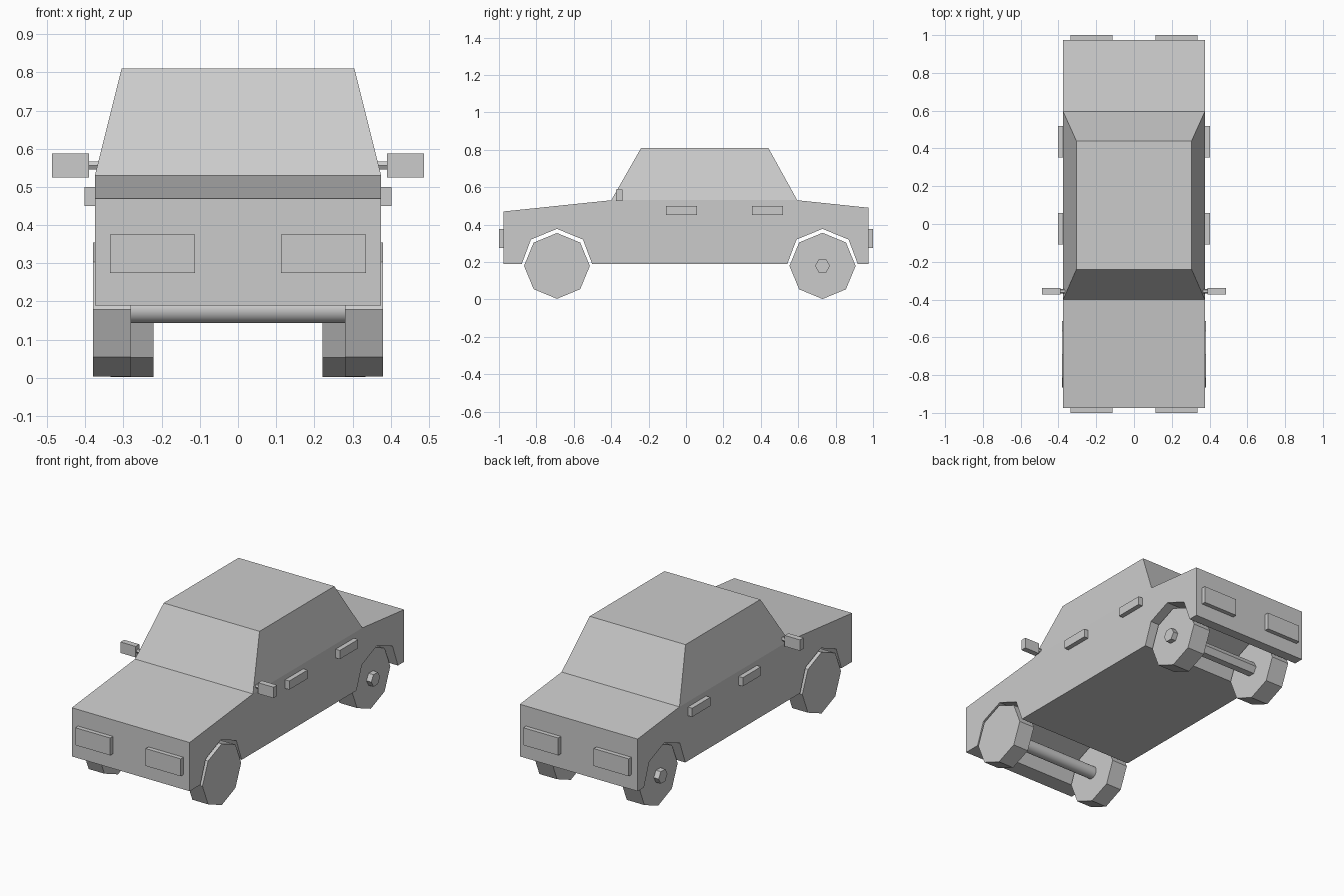
import bpy, bmesh
from math import pi, sin, cos
from mathutils import Matrix, Vector

if "Cube" in bpy.data.objects:
    bpy.data.objects.remove(bpy.data.objects["Cube"])


def finish(bm, name, mirror=(False, False)):
    bmesh.ops.recalc_face_normals(bm, faces=bm.faces)
    mesh = bpy.data.meshes.new(name)
    bm.to_mesh(mesh)
    bm.free()
    ob = bpy.data.objects.new(name, mesh)
    bpy.context.collection.objects.link(ob)
    if any(mirror):
        mod = ob.modifiers.new("Mirror", 'MIRROR')
        mod.use_axis = (mirror[0], mirror[1], False)
    return ob


def box(name, x, y, z, mirror=(True, False)):
    bm = bmesh.new()
    size = [b - a for a, b in (x, y, z)]
    mid = [(a + b) / 2 for a, b in (x, y, z)]
    bmesh.ops.create_cube(bm, size=1, matrix=Matrix.Translation(mid) @ Matrix.Diagonal((*size, 1)))
    return finish(bm, name, mirror)


def cylinder_x(name, x, y, z, radius, sides, mirror=True, smooth=False):
    """Closed prism along x, with a vertex at +y or the top depending on sides."""
    bm = bmesh.new()
    ring = [bm.verts.new((x[0], y + radius * cos(2 * pi * i / sides),
                          z + radius * sin(2 * pi * i / sides))) for i in range(sides)]
    face = bm.faces.new(ring)
    ext = bmesh.ops.extrude_face_region(bm, geom=[face], use_keep_orig=True)
    moved = [g for g in ext["geom"] if isinstance(g, bmesh.types.BMVert)]
    bmesh.ops.translate(bm, verts=moved, vec=(x[1] - x[0], 0, 0))
    if smooth:
        for f in bm.faces:
            f.smooth = len(f.verts) == 4
    return finish(bm, name, (mirror, False))


FRONT_Y, REAR_Y, WHEEL_Z = -0.69, 0.73, 0.179
HALF_W = 0.375


def arch(cy):
    return [(cy + dy, z) for dy, z in
            ((0.188, 0.19), (0.139, 0.32), (0, 0.377), (-0.139, 0.32), (-0.188, 0.19))]


# Body: side profile with wheel arches, extruded across the car
profile = [(-0.975, 0.19), (-0.975, 0.47), (-0.4, 0.53), (0.595, 0.53),
           (0.975, 0.49), (0.975, 0.19)] + arch(REAR_Y) + arch(FRONT_Y)
bm = bmesh.new()
side = bm.faces.new([bm.verts.new((-HALF_W, y, z)) for y, z in profile])
ext = bmesh.ops.extrude_face_region(bm, geom=[side], use_keep_orig=True)
bmesh.ops.translate(bm, verts=[g for g in ext["geom"] if isinstance(g, bmesh.types.BMVert)],
                    vec=(2 * HALF_W, 0, 0))
# Cabin: raise the flat middle face and taper it to the roof
deck = next(f for f in bm.faces if len(f.verts) == 4 and all(abs(v.co.z - 0.53) < 1e-4 for v in f.verts))
roof = bmesh.ops.extrude_discrete_faces(bm, faces=[deck])["faces"][0]
for v in roof.verts:
    v.co = Vector((0.305 if v.co.x > 0 else -0.305, 0.44 if v.co.y > 0 else -0.24, 0.81))
finish(bm, "body")

# Wheels: front pair flush with the sides, rear pair inset
cylinder_x("front_wheels", (0.28, 0.38), FRONT_Y, WHEEL_Z, 0.176, 8)
cylinder_x("rear_wheels", (0.222, 0.334), REAR_Y, WHEEL_Z, 0.177, 8)

# Axles: round at the front, hexagonal and poking through the wheels at the rear
cylinder_x("front_axle", (-0.3, 0.3), FRONT_Y, WHEEL_Z, 0.036, 32, mirror=False, smooth=True)
cylinder_x("rear_axle", (-0.365, 0.365), REAR_Y, WHEEL_Z, 0.04, 6, mirror=False)

# Head and tail lights
box("lights", (0.113, 0.335), (-1.0, -0.97), (0.275, 0.375), (True, True))

# Door handles
box("front_door_handles", (0.37, 0.402), (-0.108, 0.058), (0.45, 0.50))
box("rear_door_handles", (0.37, 0.402), (0.352, 0.518), (0.45, 0.50))

# Side mirrors on short stalks
box("side_mirrors", (0.39, 0.487), (-0.373, -0.34), (0.525, 0.588))
cylinder_x("mirror_stalks", (0.355, 0.395), -0.356, 0.556, 0.012, 6)
